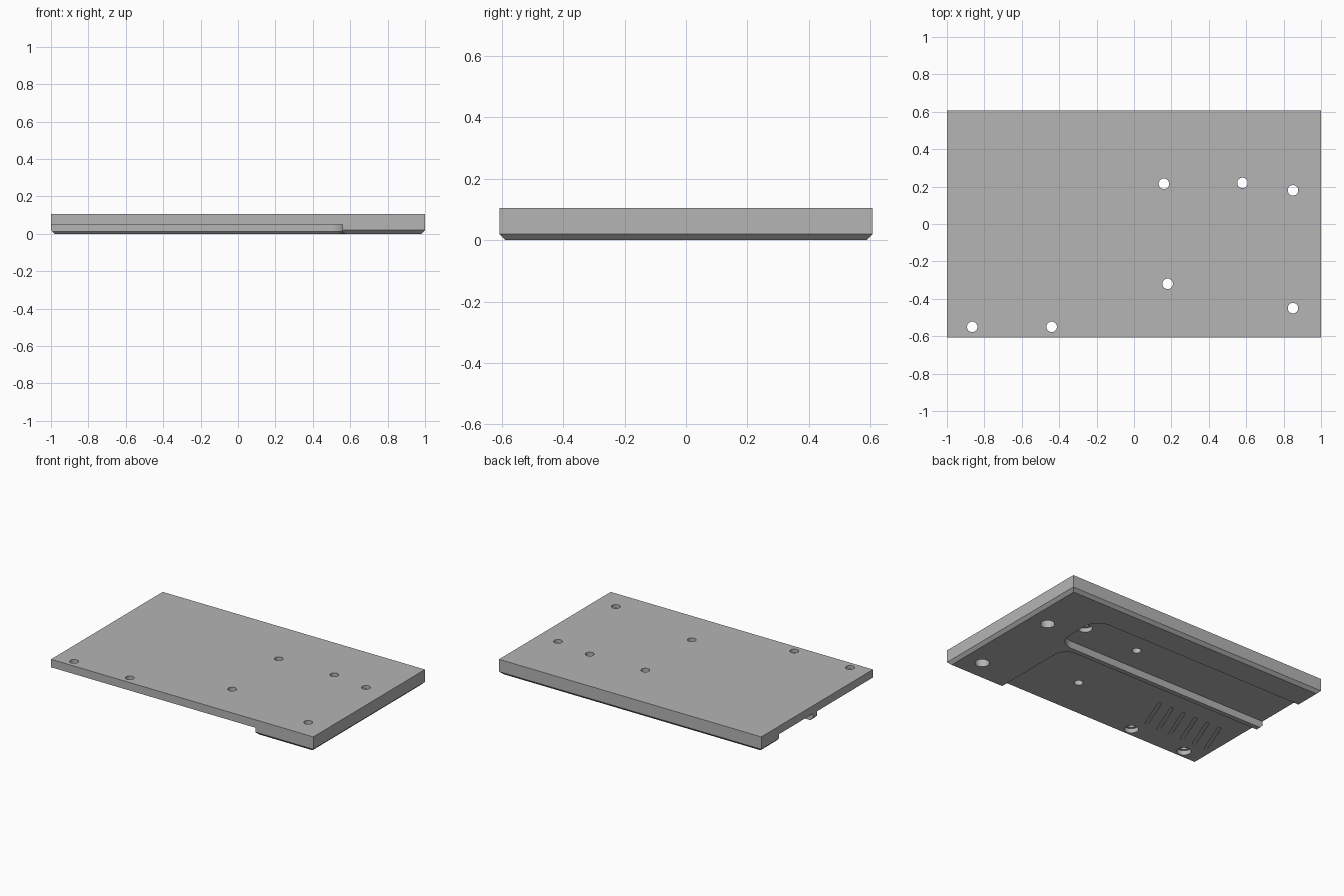
import bpy, bmesh, math
from mathutils import Matrix, Vector

cube = bpy.data.objects.get("Cube")
if cube:
    bpy.data.objects.remove(cube, do_unlink=True)

grey = bpy.data.materials.new("mid grey")
grey.use_nodes = True
COLOUR = (0.46, 0.46, 0.46, 1)
grey.diffuse_color = COLOUR
grey.node_tree.nodes["Principled BSDF"].inputs["Base Color"].default_value = COLOUR


def outline(hx, hy, r, steps):
    """Rounded rectangle, counter-clockwise, around the origin."""
    if r <= 0:
        return [(hx, hy), (-hx, hy), (-hx, -hy), (hx, -hy)]
    pts = []
    for corner, (sx, sy) in enumerate([(1, 1), (-1, 1), (-1, -1), (1, -1)]):
        for i in range(steps + 1):
            a = math.pi / 2 * (corner + i / steps)
            pts.append((sx * (hx - r) + r * math.cos(a), sy * (hy - r) + r * math.sin(a)))
    return pts


def loft(name, x, y, hx, hy, r, layers, angle=0, steps=8):
    """Stack rounded rectangles; each layer is (height, outward offset)."""
    bm = bmesh.new()
    rings = []
    for z, grow in layers:
        pts = outline(hx + grow, hy + grow, r + grow if r else 0, steps)
        rings.append([bm.verts.new((px, py, z)) for px, py in pts])
    n = len(rings[0])
    for low, high in zip(rings, rings[1:]):
        for i in range(n):
            j = (i + 1) % n
            bm.faces.new((low[i], low[j], high[j], high[i]))
    bm.faces.new(rings[0][::-1])
    bm.faces.new(rings[-1])
    bmesh.ops.remove_doubles(bm, verts=bm.verts, dist=1e-5)
    bmesh.ops.transform(bm, verts=bm.verts,
                        matrix=Matrix.Translation((x, y, 0)) @ Matrix.Rotation(angle, 4, "Z"))
    bmesh.ops.recalc_face_normals(bm, faces=bm.faces)
    mesh = bpy.data.meshes.new(name)
    bm.to_mesh(mesh)
    bm.free()
    mesh.materials.append(grey)
    obj = bpy.data.objects.new(name, mesh)
    bpy.context.collection.objects.link(obj)
    return obj


def box_cutter(name, x0, x1, y0, y1, r, layers):
    return loft(name, (x0 + x1) / 2, (y0 + y1) / 2, (x1 - x0) / 2, (y1 - y0) / 2, r, layers)


# Plate with a chamfered lower rim
TOP, CEILING = 0.105, 0.05
plate = loft("base_plate", 0, 0, 1, 0.608, 0, [(0, -0.02), (0.02, 0), (TOP, 0)])

cutters = []

# Underside pockets, open to one end, leaving a thin rail between them
cutters.append(box_cutter("front_pocket_cutter", -1.4, 0.56, -1, 0, 0.08,
                          [(-0.02, 0.032), (0.012, 0), (CEILING, 0)]))
cutters.append(box_cutter("back_pocket_cutter", -1.4, 0.655, 0.045, 0.415, 0.11,
                          [(-0.02, 0), (CEILING, 0)]))

# Counterbored and plain screw holes
SMALL, BORE = 0.028, 0.017
for x, y in [(0.85, 0.18), (0.85, -0.45), (0.58, 0.22), (-0.44, -0.55), (-0.865, -0.55)]:
    cutters.append(loft("counterbore_cutter", x, y, SMALL, SMALL, SMALL,
                        [(-0.1, BORE), (0.08, BORE), (0.08, 0), (0.2, 0)]))
for x, y in [(0.16, 0.215), (0.18, -0.32)]:
    cutters.append(loft("hole_cutter", x, y, SMALL, SMALL, SMALL, [(-0.1, 0), (0.2, 0)]))

# Row of shallow slanted grooves in the front pocket
for i in range(6):
    cutters.append(loft("groove_cutter", -0.42 - 0.096 * i, -0.315, 0.012, 0.14, 0.012,
                        [(CEILING - 0.02, 0), (CEILING + 0.005, 0)],
                        angle=-math.atan2(0.1, 0.25), steps=4))

for cutter in cutters:
    cutter.hide_render = True
    mod = plate.modifiers.new(cutter.name, "BOOLEAN")
    mod.operation, mod.solver, mod.object = "DIFFERENCE", "EXACT", cutter

# Bake the cuts and drop the helpers
bpy.context.view_layer.update()
graph = bpy.context.evaluated_depsgraph_get()
cut_mesh = bpy.data.meshes.new_from_object(plate.evaluated_get(graph))
plate.modifiers.clear()
plate.data = cut_mesh
for cutter in cutters:
    bpy.data.objects.remove(cutter, do_unlink=True)

# Smooth bores, sharp edges
bpy.ops.object.select_all(action="DESELECT")
plate.select_set(True)
bpy.context.view_layer.objects.active = plate
bpy.ops.object.shade_smooth_by_angle(angle=math.radians(30))
